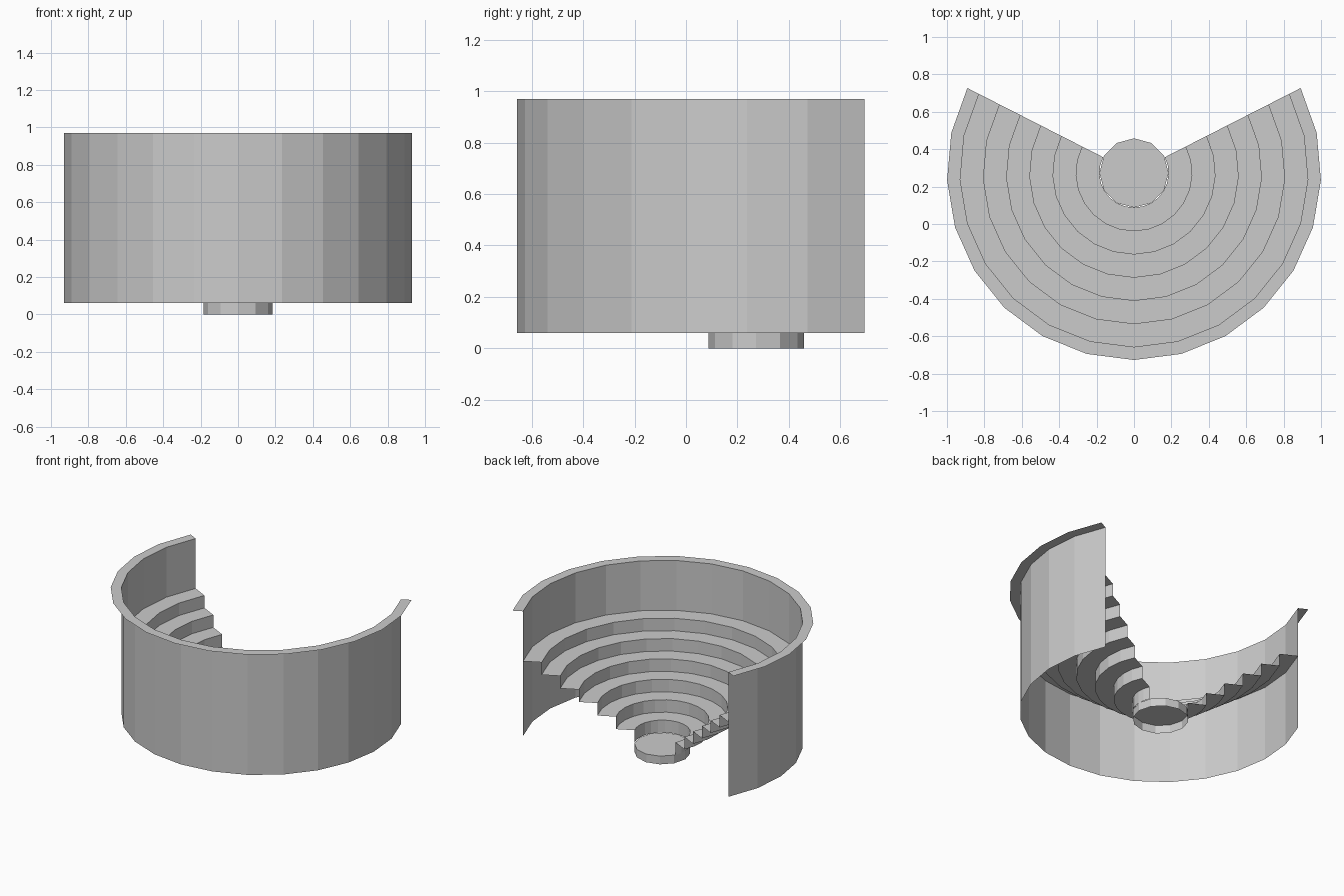
import bpy, bmesh
from math import radians, sin
from mathutils import Vector

if "Cube" in bpy.data.objects:
    bpy.data.objects.remove(bpy.data.objects["Cube"])

END = radians(27)                 # the open sector starts here
SWEEP = radians(234)              # arc covered by wall and steps
CENTRE = Vector((0, (1 - sin(END)) / 2, 0))
R_STAGE, R_WALL, R_RIM = 0.185, 0.93, 1.0
Z_BASE, Z_TOP = 0.06, 0.97
TIERS, RISE = 6, 0.091


def finish(name, bm):
    mesh = bpy.data.meshes.new(name)
    bm.to_mesh(mesh)
    bm.free()
    obj = bpy.data.objects.new(name, mesh)
    obj.location = CENTRE
    bpy.context.collection.objects.link(obj)
    return obj


def swept(name, profile, flip=False):
    """Sweep an open (radius, z) profile clockwise through the arc."""
    from mathutils import Matrix
    bm = bmesh.new()
    turn = Matrix.Rotation(END, 3, 'Z')
    verts = [bm.verts.new(turn @ Vector((r, 0, z))) for r, z in profile]
    edges = [bm.edges.new(pair) for pair in zip(verts, verts[1:])]
    bmesh.ops.spin(bm, geom=verts + edges, cent=(0, 0, 0), axis=(0, 0, 1),
                   angle=-SWEEP, steps=16, use_duplicate=False)
    bm.normal_update()
    # tread and rim faces look up
    up = sum(f.normal.z for f in bm.faces)
    if up < 0:
        bmesh.ops.reverse_faces(bm, faces=bm.faces[:])
    return finish(name, bm)


# stepped seating tiers, an open sheet rising from the stage to the wall
step = (R_WALL - R_STAGE) / TIERS
profile = [(R_STAGE, Z_BASE)]
for i in range(TIERS):
    z = Z_BASE + (i + 1) * RISE
    profile += [(R_STAGE + i * step, z), (R_STAGE + (i + 1) * step, z)]
swept("seating_tiers", profile)

# thin outer wall with a flat rim turned outwards
swept("outer_wall", [(R_WALL, Z_BASE), (R_WALL, Z_TOP), (R_RIM, Z_TOP)])

# round stage, open underneath
bm = bmesh.new()
bmesh.ops.create_cone(bm, cap_ends=True, segments=12, radius1=R_STAGE,
                      radius2=R_STAGE, depth=Z_BASE)
bmesh.ops.translate(bm, verts=bm.verts, vec=(0, 0, Z_BASE / 2))
bm.normal_update()
bottom = [f for f in bm.faces if f.normal.z < -0.5]
bmesh.ops.delete(bm, geom=bottom, context='FACES_ONLY')
finish("stage", bm)
